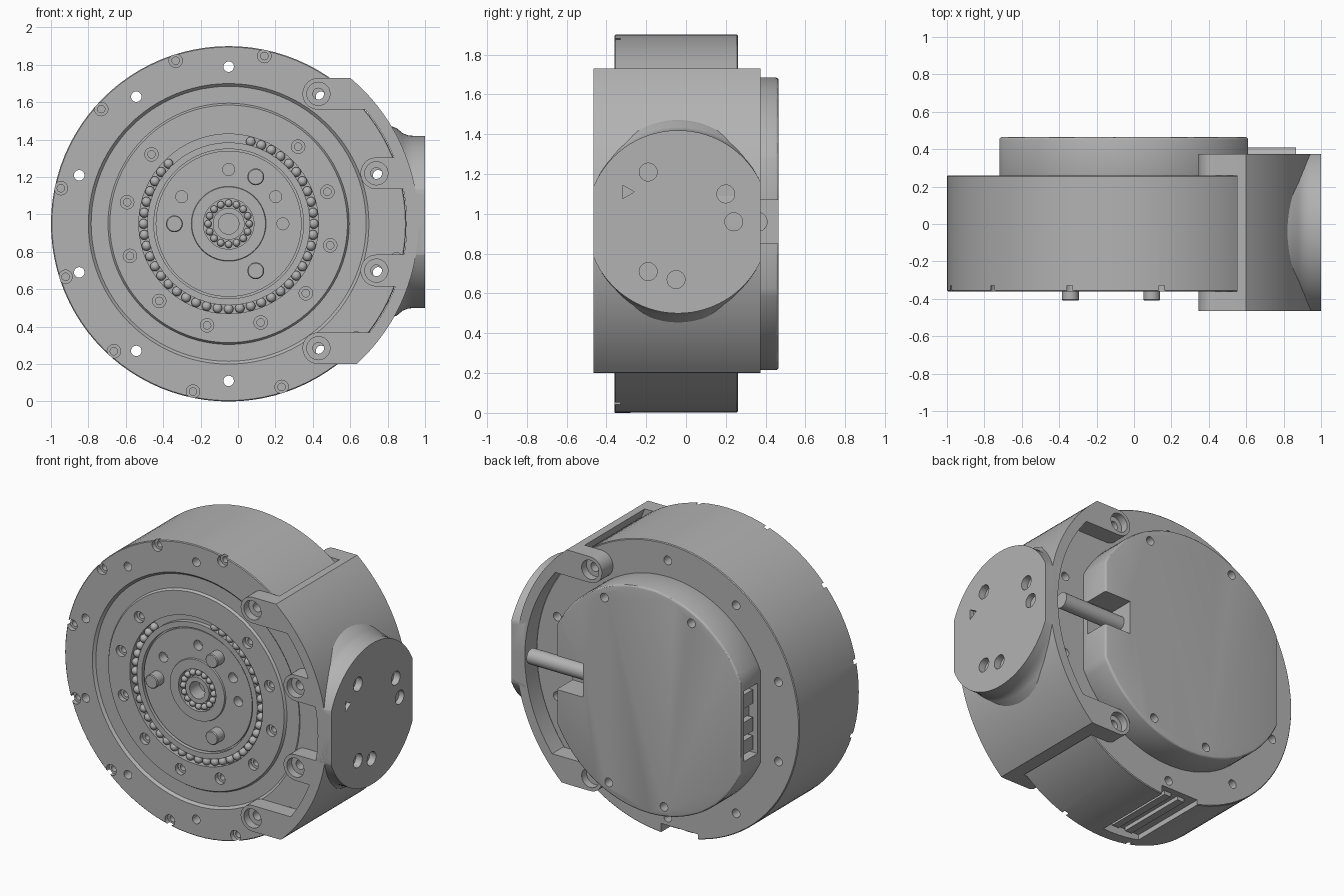
import bpy, bmesh, math
from mathutils import Matrix, Vector

if "Cube" in bpy.data.objects:
    bpy.data.objects.remove(bpy.data.objects["Cube"], do_unlink=True)

CX, CZ = -0.05, 0.95          # axis of the drum, running along y
grey = bpy.data.materials.new("machined_grey")
grey.use_nodes = True
grey.diffuse_color = (0.45, 0.45, 0.45, 1)
grey.node_tree.nodes["Principled BSDF"].inputs["Base Color"].default_value = (0.45, 0.45, 0.45, 1)


def polar(r, deg):
    a = math.radians(deg)
    return CX + r * math.cos(a), CZ + r * math.sin(a)


def lathe(bm, profile, x=CX, z=CZ, seg=96):
    """Spin (radius, y) points around a y-parallel axis; ends at radius 0."""
    rings = []
    for r, y in profile:
        if r == 0:
            rings.append([bm.verts.new((x, y, z))] * seg)
        else:
            rings.append([bm.verts.new((x + r * math.cos(2 * math.pi * i / seg), y,
                                        z + r * math.sin(2 * math.pi * i / seg)))
                          for i in range(seg)])
    for a, b in zip(rings, rings[1:]):
        for i in range(seg):
            j = (i + 1) % seg
            bm.faces.new(list(dict.fromkeys([a[i], a[j], b[j], b[i]])))


def prism(bm, points, y0, y1):
    """Extrude an x-z outline along y."""
    face = bm.faces.new([bm.verts.new((x, y0, z)) for x, z in points])
    new = bmesh.ops.extrude_face_region(bm, geom=[face])["geom"]
    bmesh.ops.translate(bm, vec=(0, y1 - y0, 0),
                        verts=[v for v in new if isinstance(v, bmesh.types.BMVert)])


def box(bm, lo, hi):
    lo, hi = Vector(lo), Vector(hi)
    m = Matrix.Translation((lo + hi) / 2) @ Matrix.Diagonal((*(hi - lo), 1))
    bmesh.ops.create_cube(bm, size=1, matrix=m)


def rod(bm, x, z, r, y0, y1, seg=24):
    lathe(bm, [(0, y0), (r, y0), (r, y1), (0, y1)], x, z, seg)


def stepped(bm, x, z, r, y0, y1, r2, y2):
    """Counterbored hole: wide from y0 to y1, narrow on to y2."""
    lathe(bm, [(0, y0), (r, y0), (r, y1), (r2, y1), (r2, y2), (0, y2)], x, z, 24)


def x_rod(bm, y, z, r0, r1, x0, x1, seg=64):
    m = Matrix.Translation(((x0 + x1) / 2, y, z)) @ Matrix.Rotation(math.pi / 2, 4, 'Y')
    bmesh.ops.create_cone(bm, cap_ends=True, segments=seg, radius1=r0, radius2=r1,
                          depth=x1 - x0, matrix=m)


def make(name, bm):
    bmesh.ops.recalc_face_normals(bm, faces=bm.faces)
    me = bpy.data.meshes.new(name)
    bm.to_mesh(me)
    bm.free()
    me.materials.append(grey)
    ob = bpy.data.objects.new(name, me)
    bpy.context.collection.objects.link(ob)
    return ob


def apply(ob, mod):
    bpy.context.view_layer.objects.active = ob
    bpy.ops.object.modifier_apply(modifier=mod.name)


def carve(ob, bm):
    cutter = make("cutter", bm)
    cutter.hide_render = True
    mod = ob.modifiers.new("cut", 'BOOLEAN')
    mod.operation, mod.solver, mod.object = 'DIFFERENCE', 'EXACT', cutter
    apply(ob, mod)
    bpy.data.objects.remove(cutter, do_unlink=True)


def smooth(ob):
    bpy.ops.object.select_all(action='DESELECT')
    ob.select_set(True)
    bpy.context.view_layer.objects.active = ob
    bpy.ops.object.shade_smooth_by_angle(angle=math.radians(30))


# Drum with stepped front face: hub bearing, ball race and seal trench
F = -0.36
bm = bmesh.new()
lathe(bm, [(0, -0.25), (0.055, -0.25), (0.055, -0.35), (0.085, -0.35), (0.085, -0.32),
           (0.135, -0.32), (0.135, -0.35), (0.197, -0.35), (0.2, -0.34), (0.39, -0.34),
           (0.39, -0.32), (0.4, -0.32), (0.4, -0.35), (0.435, -0.35), (0.435, -0.32),
           (0.48, -0.32), (0.48, F), (0.635, F), (0.645, -0.345), (0.735, -0.345),
           (0.75, F), (0.945, F), (0.95, -0.355), (0.95, 0.255), (0.945, 0.26), (0, 0.26)])
drum = make("drum", bm)
bm = bmesh.new()
for k in range(10):                      # through holes near the rim
    rod(bm, *polar(0.84, 18 + 36 * k), 0.028, -0.5, 0.4)
for k in range(12):                      # rim screws
    stepped(bm, *polar(0.917, 18 + 30 * k), 0.036, -0.4, -0.33, 0.02, -0.28)
for k in range(10):                      # inner ring screws
    stepped(bm, *polar(0.555, 138 + 30 * k), 0.036, -0.4, -0.33, 0.02, -0.28)
for deg in (0, 30, 90, 150):             # hub disc holes
    rod(bm, *polar(0.29, deg), 0.032, -0.4, -0.28)
box(bm, (-0.27, -0.28, -0.1), (0, 0.4, 0.06))   # underside slot
carve(drum, bm)
smooth(drum)

# Slot cover strips
bm = bmesh.new()
for x in (-0.2, -0.1):
    box(bm, (x, -0.26, 0.035), (x + 0.05, 0.22, 0.07))
make("slot_strips", bm)

# Bearing balls
bm = bmesh.new()
for count, ring, size, gap in ((48, 0.455, 0.026, (80, 128)), (16, 0.11, 0.02, (0, 0))):
    for k in range(count):
        deg = 360 * k / count
        if not gap[0] < deg < gap[1]:
            x, z = polar(ring, deg)
            bmesh.ops.create_uvsphere(bm, u_segments=14, v_segments=8, radius=size,
                                      matrix=Matrix.Translation((x, -0.335, z)))
smooth(make("bearing_balls", bm))

# Drive pins
bm = bmesh.new()
for deg in (60, 180, 300):
    lathe(bm, [(0, -0.41), (0.04, -0.41), (0.045, -0.405), (0.045, -0.3), (0, -0.3)],
          *polar(0.29, deg), 32)
smooth(make("drive_pins", bm))

# Back cap: circle with a flat on each side
R = 0.735
a0 = math.degrees(math.acos(0.66 / R))
a1 = math.degrees(math.acos(-0.67 / R))
arc = [a0 + (a1 - a0) * i / 36 for i in range(37)]
bm = bmesh.new()
prism(bm, [polar(R, a) for a in arc] + [polar(R, -a) for a in reversed(arc)], 0.25, 0.465)
cap = make("back_cap", bm)
bev = cap.modifiers.new("edge", 'BEVEL')
bev.width, bev.segments, bev.limit_method = 0.014, 3, 'ANGLE'
apply(cap, bev)
bm = bmesh.new()
for deg in (62, 118, -65, -100):
    rod(bm, *polar(0.67, deg), 0.028, 0.4, 0.5)
box(bm, (0.42, 0.3, 0.85), (0.7, 0.6, 1.07))        # cable notch
box(bm, (-0.8, 0.29, 0.72), (-0.66, 0.43, 1.18))    # connector recess
carve(cap, bm)
smooth(cap)
bm = bmesh.new()
for z in (0.75, 0.87, 1.05):
    box(bm, (-0.7, 0.31, z), (-0.64, 0.41, z + 0.09))
make("connectors", bm)

# Cable
bm = bmesh.new()
x_rod(bm, 0.36, 0.96, 0.05, 0.05, 0.4, 0.865, 32)
smooth(make("cable", bm))

# Bracket wall wrapped round the drum
TOP, LOW = 1.73, 0.17 + 0.03
OUT, INN = 1.015, 0.952
outer = [polar(OUT, -47.5 + 95 * i / 40) for i in range(41)]
inner = [polar(INN, 49 - 98 * i / 40) for i in range(41)]
bm = bmesh.new()
prism(bm, [(0.6, LOW)] + outer + [(0.6, TOP), (0.55, TOP)] + inner + [(0.55, LOW)], -0.465, 0.375)
wall = make("bracket_wall", bm)


def ear(bm, x, z, y0, y1, r=0.085):
    """Rounded tab running from a screw out to the wall."""
    pts = [(x + r * math.cos(math.radians(a)), z + r * math.sin(math.radians(a)))
           for a in range(90, 271, 10)]
    for i in range(9):
        h = z - r + 2 * r * i / 8
        pts.append((CX + math.sqrt(0.985 ** 2 - (h - CZ) ** 2), h))
    prism(bm, pts, y0, y1)


# Screw ears: four in front, two behind
screws = [(0.43, 1.645), (0.74, 1.22), (0.74, 0.7), (0.43, 0.285)]
for name, spots, y0, y1, side in (("front_ears", screws, -0.465, -0.36, -1),
                                  ("back_ears", screws[::3], 0.26, 0.375, 1)):
    bm = bmesh.new()
    for x, z in spots:
        ear(bm, x, z, y0, y1)
    ears = make(name, bm)
    face = y0 if side < 0 else y1
    bm = bmesh.new()
    for x, z in spots:
        stepped(bm, x, z, 0.062, face + side * 0.1, face - side * 0.05,
                0.03, face - side * 0.3)
    carve(ears, bm)
    smooth(ears)
smooth(wall)

# Side flange: flared round boss trimmed flush with the bracket
bm = bmesh.new()
FY, FZ = -0.04, 0.96
prof = [(0, 0.8), (0.52, 0.8), (0.5, 0.85), (0.475, 0.88), (0.463, 0.91), (0.46, 0.94), (0.46, 1), (0, 1)]
lathe(bm, prof, 0, 0, 80)
bmesh.ops.transform(bm, verts=bm.verts, matrix=Matrix.Translation((0, FY, FZ))
                    @ Matrix.Rotation(-math.pi / 2, 4, 'Z'))
for y, n in ((-0.465, -1), (0.375, 1)):
    cut = bmesh.ops.bisect_plane(bm, geom=bm.verts[:] + bm.edges[:] + bm.faces[:],
                                 plane_co=(0, y, 0), plane_no=(0, n, 0), clear_outer=True)
    bmesh.ops.holes_fill(bm, edges=[e for e in cut["geom_cut"] if isinstance(e, bmesh.types.BMEdge)])
flange = make("side_flange", bm)
bm = bmesh.new()
rod(bm, CX, CZ, 0.96, -0.8, 0.8, 128)
carve(flange, bm)
bm = bmesh.new()
for y, z in ((-0.19, 1.21), (0.2, 1.1), (0.24, 0.96), (-0.19, 0.71), (-0.05, 0.67)):
    x_rod(bm, y, z, 0.045, 0.045, 0.955, 1.1, 24)
x_rod(bm, -0.3, 1.11, 0.04, 0.04, 0.97, 1.1, 3)
carve(flange, bm)
smooth(flange)
